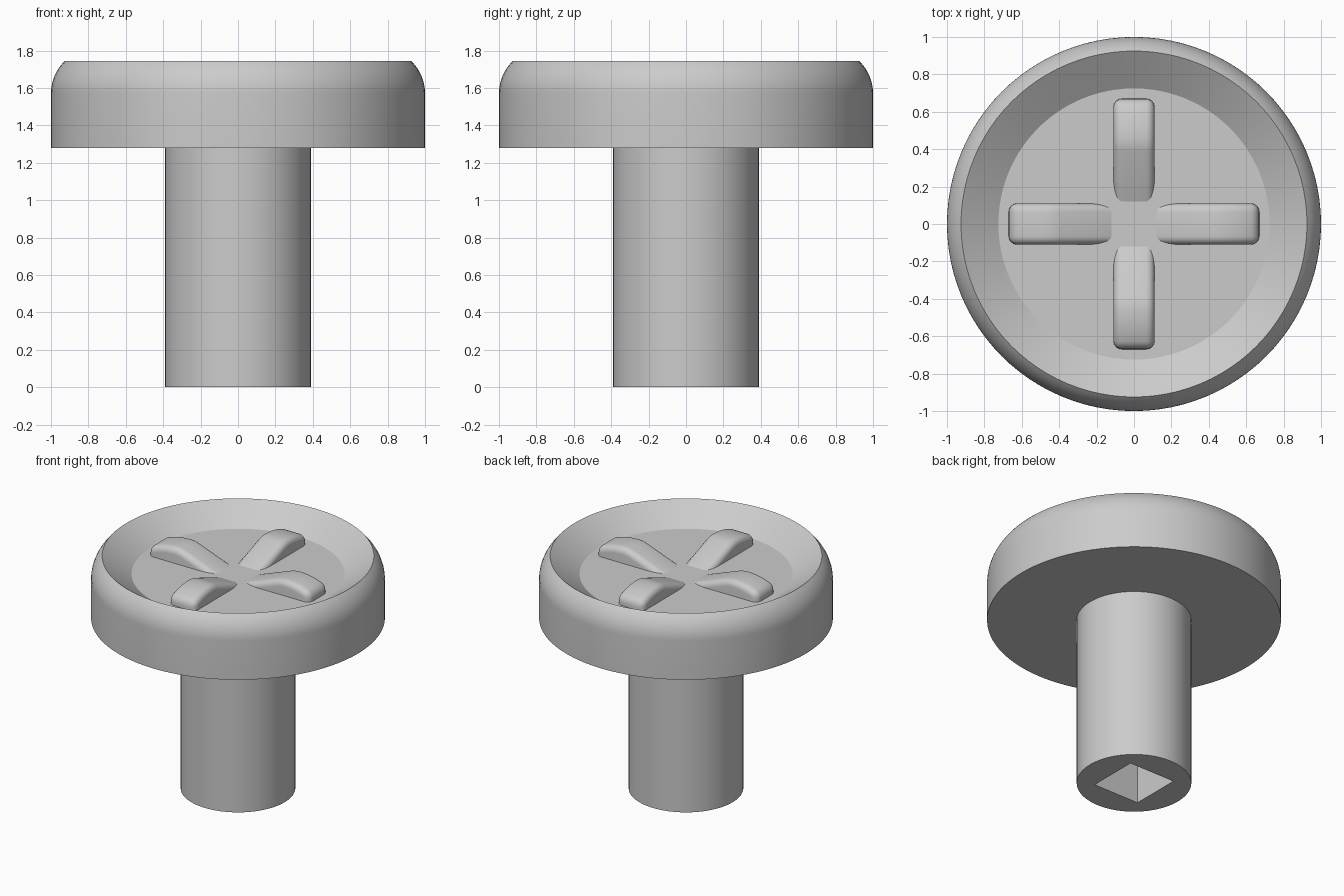
import bpy, bmesh, math
from mathutils import Matrix, Vector

cube = bpy.data.objects.get("Cube")
if cube:
    bpy.data.objects.remove(cube, do_unlink=True)

GREY = (0.6, 0.6, 0.6, 1)
grey = bpy.data.materials.new("plain_grey")
grey.use_nodes = True
grey.diffuse_color = GREY
grey.node_tree.nodes["Principled BSDF"].inputs["Base Color"].default_value = GREY

FLOOR, RIM, UNDER = 1.61, 1.745, 1.28


def finish(name, bm, modifier=None, angle=30, **settings):
    """Turn a bmesh into a grey object, apply one modifier, shade it smooth."""
    bmesh.ops.recalc_face_normals(bm, faces=bm.faces)
    mesh = bpy.data.meshes.new(name)
    bm.to_mesh(mesh)
    bm.free()
    mesh.materials.append(grey)
    ob = bpy.data.objects.new(name, mesh)
    bpy.context.collection.objects.link(ob)
    bpy.ops.object.select_all(action="DESELECT")
    ob.select_set(True)
    bpy.context.view_layer.objects.active = ob
    if modifier:
        mod = ob.modifiers.new(modifier.title(), modifier)
        for key, value in settings.items():
            setattr(mod, key, value)
        bpy.ops.object.modifier_apply(modifier=mod.name)
    bpy.ops.object.shade_smooth_by_angle(angle=math.radians(angle))
    return ob


def lathe(profile, steps=96):
    """Spin (radius, height) points about the z axis."""
    bm = bmesh.new()
    verts = [bm.verts.new((r, 0, z)) for r, z in profile]
    edges = [bm.edges.new(pair) for pair in zip(verts, verts[1:])]
    bmesh.ops.spin(bm, geom=verts + edges, axis=(0, 0, 1), cent=(0, 0, 0),
                   angle=math.tau, steps=steps, use_merge=True)
    bmesh.ops.remove_doubles(bm, verts=bm.verts, dist=0.0001)
    return bm


# Head: flat underside, straight wall, rounded shoulder, sloped dish
R, SWEEP = 0.241, math.radians(46.5)
shoulder = [(1 - R + R * math.cos(SWEEP * i / 10),
             RIM - R * math.sin(SWEEP) + R * math.sin(SWEEP * i / 10))
            for i in range(11)]
finish("head", lathe([(0, UNDER), (1, UNDER)] + shoulder
                     + [(0.725, FLOOR), (0, FLOOR)]))

# Stem with a square socket cut into its foot
bm = bmesh.new()
bmesh.ops.create_cube(bm, size=1, matrix=Matrix.Diagonal((0.38, 0.38, 1.6, 1)))
cutter = finish("socket_cutter", bm)
cutter.hide_render = True
finish("stem", lathe([(0, 0), (0.39, 0), (0.39, UNDER + 0.02), (0, UNDER + 0.02)]),
       "BOOLEAN", object=cutter, operation="DIFFERENCE", solver="EXACT")
bpy.data.objects.remove(cutter, do_unlink=True)

# Four raised ribs: ramp up from the middle, gentle crown, rounded end
RIB = [(0, -0.2), (0, -0.044), (0.39, 0.1), (0.42, 0.108), (0.46, 0.111),
       (0.52, 0.107), (0.58, 0.095), (0.67, 0.065), (0.67, -0.2)]
for i, side in enumerate(("left", "back", "right", "front")):
    bm = bmesh.new()
    face = bm.faces.new([bm.verts.new((r, -0.11, FLOOR + z)) for r, z in RIB])
    new = bmesh.ops.extrude_face_region(bm, geom=[face])["geom"]
    bmesh.ops.translate(bm, vec=Vector((0, 0.22, 0)),
                        verts=[v for v in new if isinstance(v, bmesh.types.BMVert)])
    bmesh.ops.rotate(bm, verts=bm.verts, matrix=Matrix.Rotation(i * math.pi / 2, 3, "Z"))
    finish(side + "_rib", bm, "BEVEL", width=0.045, segments=5,
           limit_method="ANGLE", angle_limit=math.radians(35),
           use_clamp_overlap=False)
